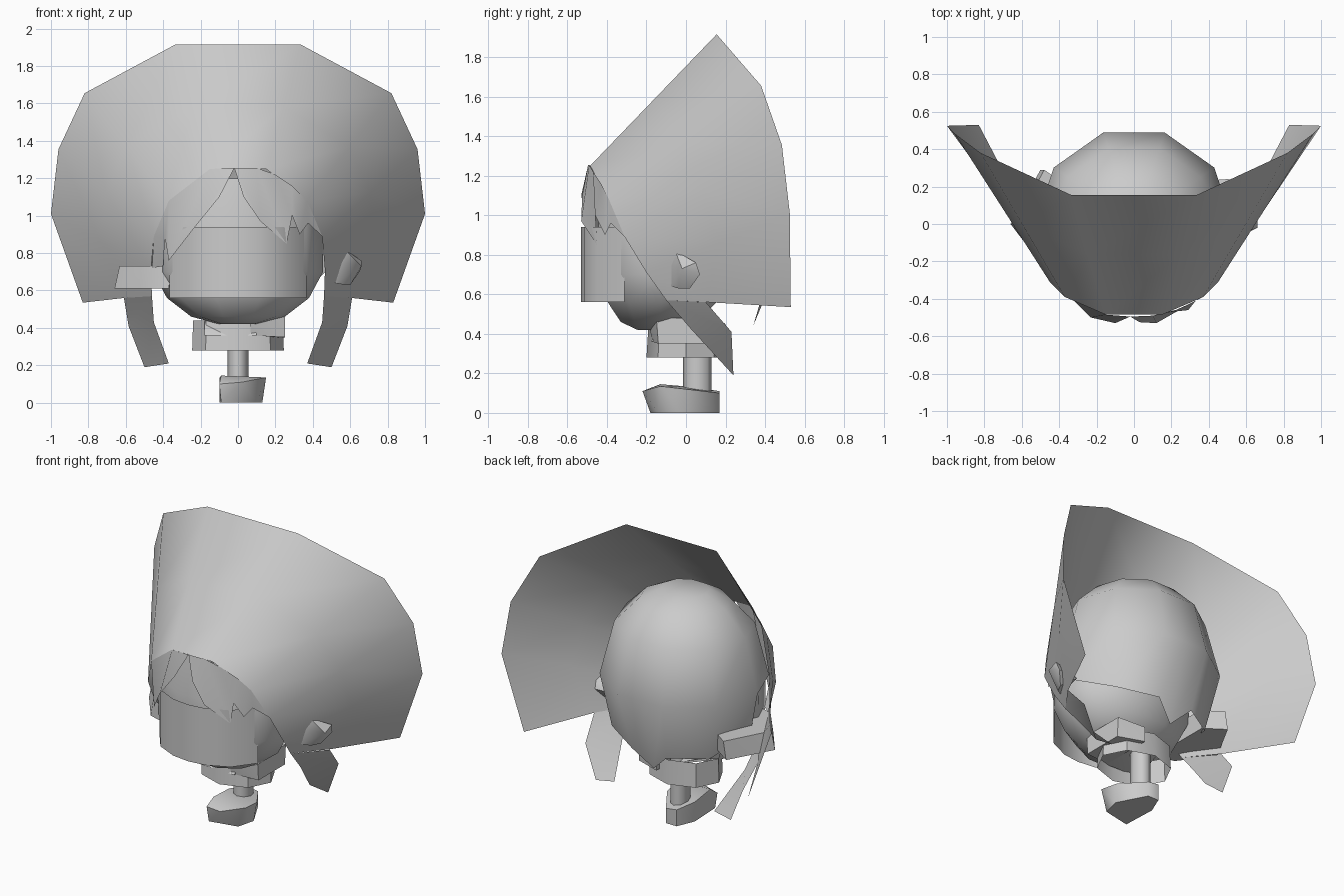
import bpy, bmesh
from math import sin, cos, radians, pi

if "Cube" in bpy.data.objects:
    bpy.data.objects.remove(bpy.data.objects["Cube"])


def make(name, verts, faces=None, angle=60):
    """Mesh from verts and faces; with no faces, their convex hull."""
    bm = bmesh.new()
    vs = [bm.verts.new(v) for v in verts]
    if faces:
        for f in faces:
            bm.faces.new([vs[i] for i in f])
    else:
        res = bmesh.ops.convex_hull(bm, input=vs)
        junk = [g for g in res["geom_interior"] if isinstance(g, bmesh.types.BMVert)]
        bmesh.ops.delete(bm, geom=junk, context='VERTS')
        bmesh.ops.dissolve_limit(bm, angle_limit=radians(2), verts=bm.verts, edges=bm.edges)
    bmesh.ops.recalc_face_normals(bm, faces=bm.faces)
    me = bpy.data.meshes.new(name)
    bm.to_mesh(me)
    bm.free()
    me.shade_smooth()
    me.set_sharp_from_angle(angle=radians(angle))
    ob = bpy.data.objects.new(name, me)
    bpy.context.collection.objects.link(ob)
    return ob


def loft(name, rows, closed=False, caps=False, angle=60):
    """Quads between rows of equally many points."""
    n = len(rows[0])
    faces = []
    for r in range(len(rows) - 1):
        for i in range(n if closed else n - 1):
            j = (i + 1) % n
            faces.append((r * n + i, r * n + j, (r + 1) * n + j, (r + 1) * n + i))
    if caps:
        faces += [tuple(range(n)), tuple(range((len(rows) - 1) * n, len(rows) * n))]
    return make(name, [p for row in rows for p in row], faces, angle)


def ring(z, rx, ry, cy=0.0, n=10):
    return [(rx * cos(2 * pi * i / n), cy + ry * sin(2 * pi * i / n), z) for i in range(n)]


def mirrored(half):
    return [(-x, y, z) for x, y, z in reversed(half)] + half


# Wide flared hood, open at the back
inner = [(.15, -.485, 1.25), (.37, -.39, 1.08), (.45, -.31, .89), (.465, -.2, .71), (.46, -.1, .57)]
outer = [(.335, .155, 1.915), (.82, .38, 1.655), (.96, .485, 1.355), (1, .525, 1.01), (.83, .53, .535)]
mid = [tuple((a + b) / 2 for a, b in zip(p, q)) for p, q in zip(inner, outer)]
mid[-1] = (.61, .11, .56)
loft("hood", [mirrored(inner), mirrored(mid), mirrored(outer)])

# Ties hanging from the hood corners
for side, s in (("right", 1), ("left", -1)):
    a = [(.46, -.1, .57), (.45, .02, .43), (.37, .23, .21)]
    b = [(.61, .1, .56), (.585, .23, .41), (.5, .24, .19)]
    loft("hood_tie_" + side, [[(s * x, y, z) for x, y, z in e] for e in (a, b)])

# Hair cap, with a pointed lower edge at the back
angs = [0, 36, 72, 90, 108, 144, 180, 216, 252, 288, 324]
rows = []
for z, r in ((.95, .53), (1.3, .44), (1.45, .29), (1.52, .15)):
    row = []
    for a in angs:
        rr = r * (.951 if a == 90 else 1)
        y = rr * sin(radians(a)) * .97
        row.append((rr * cos(radians(a)), y * (.88 if y < 0 else 1), z))
    rows.append(row)
rim = [(.72, .49), (.6, .45), (.56, .41), (.44, .34), (.56, .41), (.56, .43), (.68, .48)]
verts = [(r * cos(radians(a)), r * sin(radians(a)), z) for a, (z, r) in zip(angs, rim)]
k, n = len(rim), len(angs)
for row in rows:
    verts += row
faces = [(i, i + 1, k + i + 1, k + i) for i in range(k - 1)]
for r in range(3):
    for i in range(n):
        if r == 0 and 6 < i < 10:
            continue
        j = (i + 1) % n
        o = k + r * n
        faces.append((o + i, o + j, o + n + j, o + n + i))
faces.append(tuple(range(k + 3 * n, k + 4 * n)))
make("hair_cap", verts, faces)

# Face under the hair, set towards the front
loft("face", [ring(.42, .1, .1, -.15), ring(.46, .25, .2, -.14), ring(.56, .38, .29, -.12),
              ring(.7, .455, .34, -.12), ring(.95, .45, .34, -.12), ring(1.2, .38, .3, -.12)],
     closed=True, caps=True)

# Curved face plate
plan = [(-.365, -.31), (-.26, -.45), (-.12, -.515), (0, -.53), (.12, -.515), (.26, -.45), (.365, -.31)]
loft("face_plate", [[(x, y, z) for x, y in plan] for z in (.56, .94)])

# Parted fringe, each side different
top = [(-.02, -.495, 1.255), (.1, -.49, 1.255), (.2, -.47, 1.22), (.29, -.43, 1.16), (.37, -.39, 1.08), (.45, -.31, .89)]
low = [(.03, -.525, 1.1), (.12, -.53, .97), (.26, -.45, .85), (.29, -.46, 1.0), (.33, -.41, .9), (.375, -.38, .96)]
loft("fringe_right", [top, low])
top = [(-.02, -.495, 1.255), (-.15, -.485, 1.25), (-.37, -.39, 1.08), (-.45, -.31, .89), (-.46, -.22, .72)]
low = [(-.1, -.53, 1.1), (-.23, -.5, .94), (-.37, -.36, .76), (-.39, -.33, .88), (-.4, -.26, .73)]
loft("fringe_left", [top, low])

# Knob on the right of the hood
make("hood_knob", [(.57, -.055, .82), (.66, -.02, .73), (.66, .05, .76), (.65, .07, .7), (.57, -.04, .63),
                   (.6, .02, .63), (.52, -.075, .64), (.54, -.08, .75), (.5, .06, .7)], angle=40)

# Band on the left of the hood
bot = [(-.66, 0), (-.5, .29), (-.37, .2), (-.37, -.25), (-.5, -.21)]
make("hood_band", [(x, y, .61) for x, y in bot] + [(x * .96, y, .73) for x, y in bot], angle=40)

# Collar and the wrap lying on it
loft("collar", [ring(.28, .245, .2, .0, 8), ring(.44, .24, .19, .0, 8)], closed=True, angle=40)
make("collar_wrap", [(.07, -.17, .36), (.25, -.14, .35), (.25, .14, .35), (.08, .2, .35),
                     (.06, -.19, .46), (.25, -.15, .48), (.25, .15, .48), (.08, .2, .45)])
make("collar_panel", [(-.18, -.17, .36), (.1, -.18, .36), (-.18, -.1, .47), (.08, -.1, .47),
                      (-.16, .12, .46), (.06, .12, .36)])

# Post and foot
loft("post", [ring(.1, .055, .072, .058, 8), ring(.46, .055, .072, .058, 8)], closed=True, caps=True)
make("foot", [(-.09, -.18, 0), (.1, -.14, 0), (.13, -.02, 0), (.03, .17, 0), (-.05, .17, 0), (-.1, .05, 0),
              (-.1, -.19, .1), (.02, -.22, .11), (.15, -.13, .135), (.14, .0, .12), (.03, .17, .1),
              (-.05, .17, .11), (-.1, .05, .13), (-.09, -.13, .145)])
